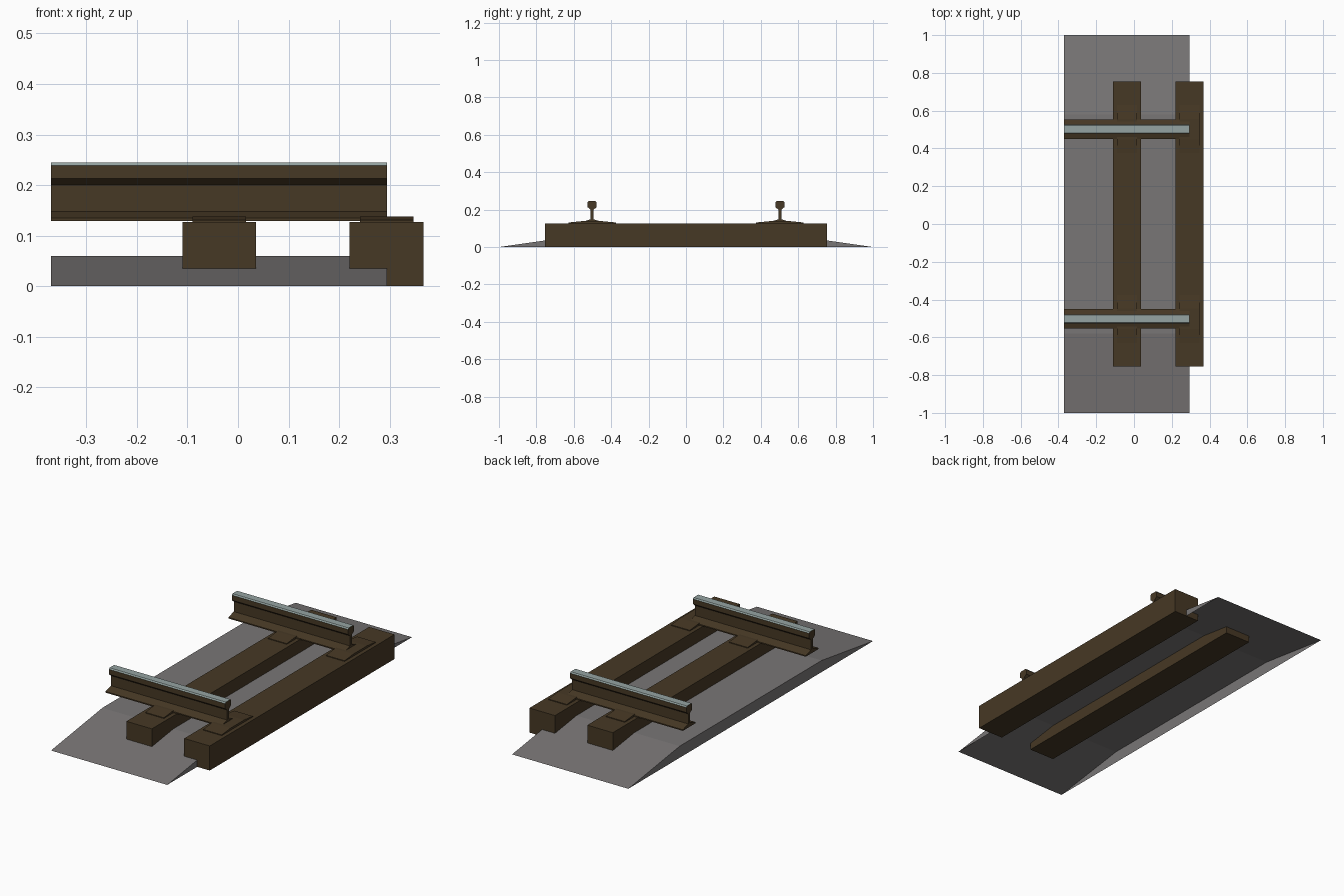
import bpy

if "Cube" in bpy.data.objects:
    bpy.data.objects.remove(bpy.data.objects["Cube"])


def material(name, r, g, b):
    m = bpy.data.materials.new(name)
    m.diffuse_color = (r, g, b, 1)
    m.use_nodes = True
    m.node_tree.nodes["Principled BSDF"].inputs["Base Color"].default_value = m.diffuse_color
    return m


BROWN = material("rusty brown", 0.062, 0.040, 0.018)
GREY = material("ballast grey", 0.19, 0.18, 0.18)
STEEL = material("polished steel", 0.30, 0.37, 0.36)


def extrude_x(name, profile, x0, x1, mats, skip=()):
    """Extrude a closed (y, z) profile along x; skip lists open profile edges."""
    n = len(profile)
    verts = [(x, y, z) for x in (x0, x1) for y, z in profile]
    faces = [(i, (i + 1) % n, n + (i + 1) % n, n + i)
             for i in range(n) if i not in skip]
    faces += [tuple(reversed(range(n))), tuple(range(n, 2 * n))]
    mesh = bpy.data.meshes.new(name)
    mesh.from_pydata(verts, [], faces)
    for m in mats:
        mesh.materials.append(m)
    obj = bpy.data.objects.new(name, mesh)
    bpy.context.collection.objects.link(obj)
    return obj


def symmetric(half, centre=0.0):
    """Mirror a right-hand half profile (bottom to top) into a closed loop."""
    return ([(centre + y, z) for y, z in half] +
            [(centre - y, z) for y, z in reversed(half)])


# Gravel bed: sloped shoulders, flat crown, open underneath
extrude_x("ballast_bed", symmetric([(1.0, 0.0), (0.58, 0.06)]),
          -0.37, 0.295, [GREY], skip=(3,))

# Sleepers with a pair of tie plates each
for i, x in enumerate((-0.037, 0.294)):
    extrude_x(f"sleeper_{i}", symmetric([(0.755, 0.0), (0.755, 0.127)]),
              x - 0.073, x + 0.073, [BROWN])
    for side in (-1, 1):
        extrude_x(f"tie_plate_{i}_{'left' if side < 0 else 'right'}",
                  symmetric([(0.127, 0.126), (0.127, 0.131), (0.055, 0.138)], side * 0.502),
                  x - 0.053, x + 0.053, [BROWN])

# Rails: foot, web and head, with a worn bright running surface
RAIL = [(0.052, 0.129), (0.052, 0.135), (0.008, 0.148), (0.008, 0.200),
        (0.024, 0.213), (0.024, 0.239), (0.019, 0.245)]
for side in (-1, 1):
    rail = extrude_x(f"rail_{'left' if side < 0 else 'right'}",
                     symmetric(RAIL, side * 0.502), -0.37, 0.295, [BROWN, STEEL])
    for f in rail.data.polygons:
        if f.center.z > 0.24:
            f.material_index = 1
